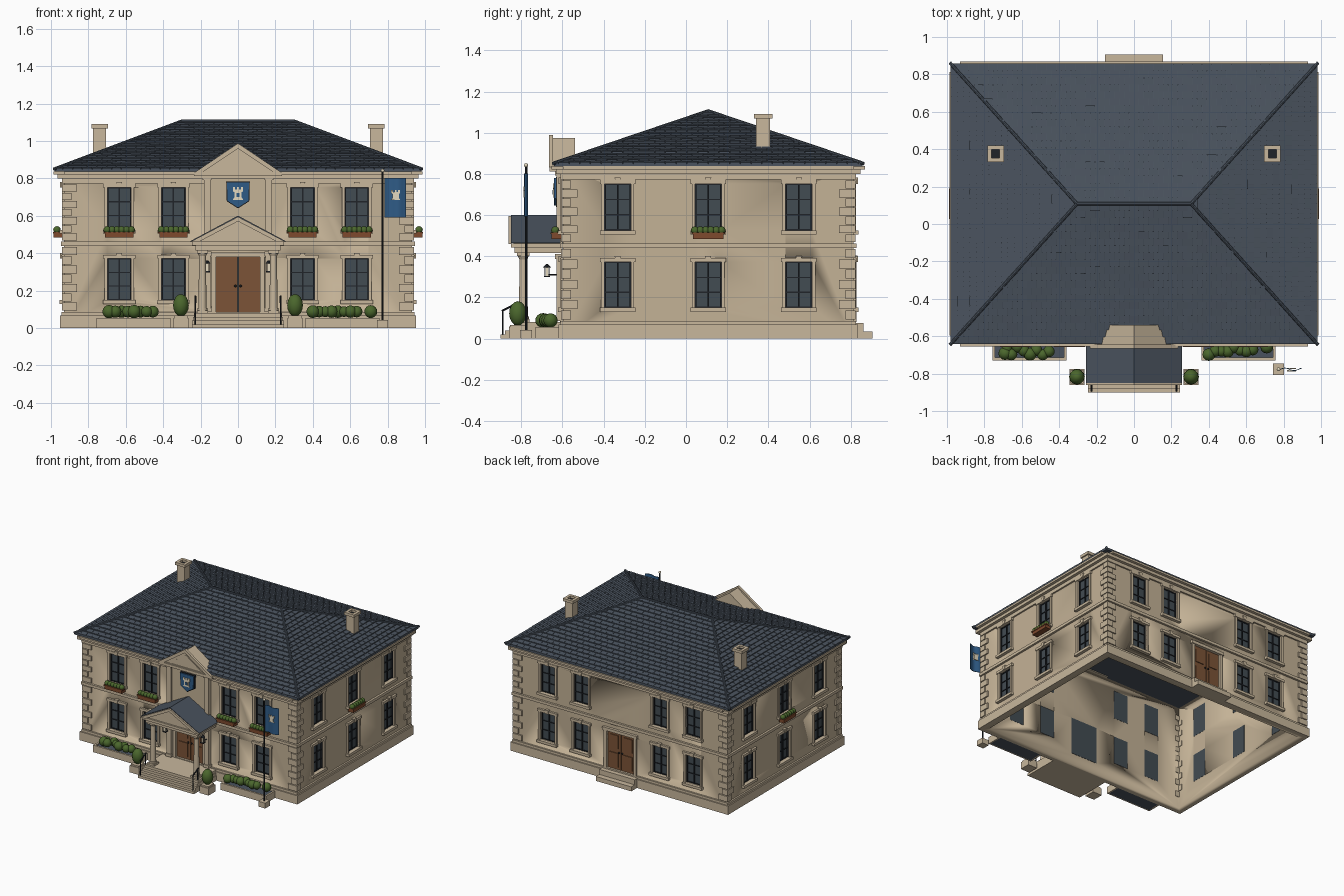
import bpy, bmesh, math, random
from mathutils import Matrix, Vector

if "Cube" in bpy.data.objects:
    bpy.data.objects.remove(bpy.data.objects["Cube"])

random.seed(4)
COL = {
    "wall_stone": (0.55, 0.445, 0.305), "trim_stone": (0.58, 0.475, 0.335),
    "slate": (0.068, 0.086, 0.112), "black_iron": (0.014, 0.017, 0.022),
    "glass": (0.055, 0.072, 0.085), "door_wood": (0.20, 0.088, 0.038),
    "terracotta": (0.21, 0.068, 0.027), "leaf_green": (0.07, 0.135, 0.026),
    "banner_blue": (0.028, 0.105, 0.24), "cream": (0.78, 0.70, 0.53)}
MATS = {}
for n, c in COL.items():
    MATS[n] = bpy.data.materials.new(n)
    MATS[n].diffuse_color = (*c, 1)
PARTS = {}
I = Matrix()


def part(name, mat):
    return PARTS.setdefault(name, (bmesh.new(), mat))[0]


def prism(bm, pts, y0, y1, M=I):
    """Outline in x,z pushed through y."""
    a = [bm.verts.new(M @ Vector((x, y0, z))) for x, z in pts]
    b = [bm.verts.new(M @ Vector((x, y1, z))) for x, z in pts]
    bm.faces.new(a)
    bm.faces.new(b[::-1])
    for i in range(len(a)):
        j = (i + 1) % len(a)
        bm.faces.new((a[j], a[i], b[i], b[j]))


def box(bm, x0, x1, y0, y1, z0, z1, M=I):
    prism(bm, [(x0, z0), (x1, z0), (x1, z1), (x0, z1)], y0, y1, M)


def rod(bm, p, q, r, r2=None, seg=8):
    p, q = Vector(p), Vector(q)
    M = Matrix.Translation((p + q) / 2) @ (q - p).to_track_quat('Z', 'Y').to_matrix().to_4x4()
    bmesh.ops.create_cone(bm, cap_ends=True, segments=seg, radius1=r,
                          radius2=r if r2 is None else r2, depth=(q - p).length, matrix=M)


def ball(bm, c, r, sz=1.0, M=I):
    bmesh.ops.create_uvsphere(bm, u_segments=12, v_segments=8, radius=r,
                              matrix=M @ Matrix.Translation(c) @ Matrix.Diagonal((1, 1, sz, 1)))


def chevron(w, z0, z1, t):
    k = t * w / (z1 - z0)
    return [(-w, z0), (0, z1), (w, z0), (w - k, z0), (0, z1 - t), (k - w, z0)]


# Wall frames: local -y points outward, y = 0 is the wall face
HX, HY, YC = 0.93, 0.705, 0.108
T, R = Matrix.Translation, Matrix.Rotation
FRONT = T((0, YC - HY, 0))
BACK = T((0, YC + HY, 0)) @ R(math.pi, 4, 'Z')
RIGHT = T((HX, YC, 0)) @ R(math.pi / 2, 4, 'Z')
LEFT = T((-HX, YC, 0)) @ R(-math.pi / 2, 4, 'Z')
WALLS = [(FRONT, HX, 1), (BACK, HX, 1), (RIGHT, HY, 0), (LEFT, HY, 0)]

# Hollow wall shell, with the openings cut out of it
box(part("walls", "wall_stone"), -HX, HX, YC - HY, YC + HY, 0.0, 0.835)
box(part("hollow_cutter", "wall_stone"), -HX + .035, HX - .035, YC - HY + .035, YC + HY - .035, -.1, .9)
cut = part("opening_cutter", "wall_stone")


def course(name, mat, out, z0, z1, corners=True):
    for M, L, ext in WALLS:
        e = L + out * ext * corners
        box(part(name, mat), -e, e, -out, 0.01, z0, z1, M)


course("plinth", "trim_stone", 0.022, 0, 0.068)
course("plinth_cap", "trim_stone", 0.013, 0.068, 0.086)
course("string_course", "trim_stone", 0.016, 0.44, 0.462)
course("frieze", "trim_stone", 0.012, 0.772, 0.80)
course("lower_cornice", "trim_stone", 0.035, 0.80, 0.824)
course("upper_cornice", "trim_stone", 0.057, 0.822, 0.838, False)

# Corner quoins: alternating long and short blocks
for sx in (-1, 1):
    for sy in (-1, 1):
        for lo, hi in ((0.09, 0.437), (0.465, 0.77)):
            h = (hi - lo) / 7
            for i in range(7):
                lx, ly = (0.08, 0.05) if i % 2 == 0 else (0.05, 0.08)
                X, Y = sx * (HX + .011), YC + sy * (HY + .011)
                xs, ys = sorted((X, X - sx * lx)), sorted((Y, Y - sy * ly))
                box(part("quoins", "trim_stone"), *xs, *ys, lo + i * h + .003, lo + (i + 1) * h - .003)


def window(M, u, z0, z1, flowers=False):
    w = 0.064
    t, g, b = part("window_surrounds", "trim_stone"), part("window_glass", "glass"), part("window_bars", "black_iron")
    box(cut, u - w, u + w, -.1, .1, z0, z1, M)
    box(g, u - w, u + w, .014, .036, z0, z1, M)
    for s in (-1, 1):
        xs = sorted((u + s * w, u + s * (w + .016)))
        box(t, *xs, -.012, .012, z0, z1, M)
        xs = sorted((u + s * w, u + s * (w - .007)))
        box(b, *xs, .004, .016, z0, z1, M)
    box(t, u - w - .022, u + w + .022, -.016, .01, z1, z1 + .02, M)
    prism(t, [(u - .01, z1), (u + .01, z1), (u + .015, z1 + .03), (u - .015, z1 + .03)], -.022, 0, M)
    box(t, u - w - .022, u + w + .022, -.024, .012, z0 - .02, z0, M)
    box(b, u - .004, u + .004, .006, .016, z0, z1, M)
    for k in (0, 1 / 3, 2 / 3, 1):
        z = z0 + .003 + (z1 - z0 - .006) * k
        box(b, u - w, u + w, .008, .016, z - .003, z + .003, M)
    if flowers:  # trough and row of plants below the sill
        box(part("window_boxes", "terracotta"), u - .075, u + .075, -.056, -.01, z0 - .042, z0 - .012, M)
        box(part("window_boxes", "terracotta"), u - .082, u + .082, -.06, -.008, z0 - .018, z0 - .01, M)
        for i in range(6):
            ball(part("window_box_plants", "leaf_green"), (u - .064 + i * .0256, -.038, z0), .02, 1, M)


for M in (FRONT, BACK):
    for u in (-.635, -.345, .345, .635):
        window(M, u, .15, .372)
        window(M, u, .525, .752, M is FRONT)
for M in (RIGHT, LEFT):
    for u in (-.44, 0, .44):
        window(M, u, .15, .372)
        window(M, u, .525, .752, u == 0)

# Double doors at front and back
for M in (FRONT, BACK):
    d, t = part("doors", "door_wood"), part("door_surrounds", "trim_stone")
    box(cut, -.118, .118, -.1, .1, .086, .38, M)
    box(part("door_backing", "glass"), -.118, .118, .028, .037, .086, .38, M)
    for s in (-1, 1):
        box(d, *sorted((s * .002, s * .118)), .004, .028, .08, .38, M)
        box(t, *sorted((s * .118, s * .142)), -.014, .012, .08, .38, M)
        for z0, z1 in ((.105, .215), (.25, .355)):
            box(d, *sorted((s * .024, s * .098)), -.002, .006, z0, z1, M)
        ball(part("door_knobs", "black_iron"), (s * .014, -.004, .225), .007, 1, M)
    box(t, -.15, .15, -.02, .01, .38, .404, M)

# Hipped roof: solid core, tiles, ridge and hip caps
ZE, RISE, AX, AY, RX = 0.848, 0.255, 0.98, 0.75, 0.305
core = part("roof_core", "slate")
rings = [[core.verts.new((x * AX, YC + y * AY, z)) for x, y in ((-1, -1), (1, -1), (1, 1), (-1, 1))] for z in (.836, ZE)]
lo, hi = rings
rl, rr = (core.verts.new((s * RX, YC, ZE + RISE)) for s in (-1, 1))
core.faces.new(lo)
for i in range(4):
    j = (i + 1) % 4
    core.faces.new((lo[i], lo[j], hi[j], hi[i]))
for f in ((hi[0], hi[1], rr, rl), (hi[1], hi[2], rr), (hi[2], hi[3], rl, rr), (hi[3], hi[0], rl)):
    core.faces.new(f)

tiles, ROWS, TW = part("roof_tiles", "slate"), 20, 0.052
C = T((0, YC, 0))
for M, a, r, d in ((C, AX, RX, AY), (C @ R(math.pi, 4, 'Z'), AX, RX, AY),
                   (T((RX, YC, 0)) @ R(math.pi / 2, 4, 'Z'), AY, 0, AX - RX),
                   (T((-RX, YC, 0)) @ R(-math.pi / 2, 4, 'Z'), AY, 0, AX - RX)):
    for i in range(ROWS):
        t0, t1 = i / ROWS, (i + 1) / ROWS
        w0, w1 = a + (r - a) * t0, a + (r - a) * t1
        n = int(w0 / TW) + 2
        for k in range(-n, n):
            u0 = (k + .5 * (i % 2)) * TW + .0012
            u1 = u0 + TW - .0024
            cl = lambda u, w: max(-w, min(w, u))
            if cl(u1, w0) - cl(u0, w0) < .005:
                continue
            lift = .007 + random.random() * .002
            P = lambda u, t, l: tiles.verts.new(M @ Vector((u, -d * (1 - t), ZE + RISE * t + l)))
            b0, b1 = P(cl(u0, w0), t0, -.001), P(cl(u1, w0), t0, -.001)
            f0, f1 = P(cl(u0, w0), t0, lift), P(cl(u1, w0), t0, lift)
            k0, k1 = P(cl(u0, w1), t1, .001), P(cl(u1, w1), t1, .001)
            for f in ((f0, f1, k1, k0), (b0, b1, f1, f0), (b0, f0, k0), (b1, k1, f1), (b0, k0, k1, b1)):
                tiles.faces.new(f)
caps = part("ridge_and_hip_caps", "slate")
rod(caps, (-RX, YC, ZE + RISE + .002), (RX, YC, ZE + RISE + .002), .009)
for sx in (-1, 1):
    for sy in (-1, 1):
        rod(caps, (sx * (AX + .004), YC + sy * (AY + .004), ZE + .002), (sx * RX, YC, ZE + RISE + .002), .009)

# Chimneys
for s in (-1, 1):
    x, y, st = s * .74, .375, part("chimneys", "trim_stone")
    box(st, x - .034, x + .034, y - .034, y + .034, .87, 1.07)
    for q in (-1, 1):
        box(st, *sorted((x + q * .022, x + q * .044)), y - .044, y + .044, 1.068, 1.09)
        box(st, x - .022, x + .022, *sorted((y + q * .022, y + q * .044)), 1.068, 1.09)
    box(part("chimney_flues", "black_iron"), x - .022, x + .022, y - .022, y + .022, 1.065, 1.073)

# Central bay with pilasters and upper pediment
box(part("central_bay", "wall_stone"), -.18, .18, -.617, -.595, .46, .815)
pil, ped = part("pilasters", "trim_stone"), part("upper_pediment", "trim_stone")
for s in (-1, 1):
    for z0, z1 in ((.086, .41), (.462, .815)):
        box(pil, s * .165 - .018, s * .165 + .018, -.63, -.595, z0, z1)
        box(pil, s * .165 - .024, s * .165 + .024, -.637, -.595, z0, z0 + .022)
        box(pil, s * .165 - .024, s * .165 + .024, -.637, -.595, z1 - .024, z1)
box(ped, -.235, .235, -.662, -.595, .812, .834)
prism(ped, [(-.21, .83), (.21, .83), (0, .975)], -.648, -.54)
prism(ped, chevron(.235, .83, .988, .028), -.665, -.645)
prism(ped, chevron(.15, .836, .94, .012), -.653, -.645)

# Heraldic shield and tower motif
TOWER = [(-1, -1), (1, -1), (.7, -.6), (.7, .2), (1, .35), (1, 1), (.55, 1), (.55, .65), (.22, .65),
         (.22, 1), (-.22, 1), (-.22, .65), (-.55, .65), (-.55, 1), (-1, 1), (-1, .35), (-.7, .2), (-.7, -.6)]


def tower(name, x, z, w, h, y0, y1):
    prism(part(name, "cream"), [(x + a * w, z + b * h) for a, b in TOWER], y0, y1)


for nm, mat, k, y in (("shield_rim", "black_iron", 1.0, -.632), ("shield", "banner_blue", .93, -.64)):
    prism(part(nm, mat), [(a * k, .718 + b * k) for a, b in
          ((-.063, .066), (.063, .066), (.06, -.04), (0, -.078), (-.06, -.04))], y, -.61)
tower("shield_tower", 0, .72, .028, .034, -.645, -.638)
box(part("shield_tower_gate", "banner_blue"), -.008, .008, -.648, -.64, .70, .722)

# Portico: steps, columns, entablature, gable
for i, (w, y) in enumerate(((.245, -.902), (.245, -.88), (.24, -.858), (.235, -.836))):
    box(part("front_steps", "trim_stone"), -w, w, y, -.6, .02 * i, .02 * i + .02)
for y, z in ((.905, .035), (.862, .075)):
    box(part("back_steps", "trim_stone"), -.155, .155, .81, y, 0, z)
po, co = part("portico", "trim_stone"), part("columns", "trim_stone")
for s in (-1, 1):
    x, y = s * .19, -.79
    box(co, x - .03, x + .03, y - .03, y + .03, .08, .095)
    rod(co, (x, y, .095), (x, y, .108), .027, seg=16)
    rod(co, (x, y, .108), (x, y, .39), .022, .018, 16)
    rod(co, (x, y, .385), (x, y, .402), .019, .027, 16)
    box(co, x - .03, x + .03, y - .03, y + .03, .40, .417)
box(po, -.228, .228, -.832, -.6, .415, .442)
box(po, -.245, .245, -.85, -.6, .442, .462)
prism(po, [(-.225, .46), (.225, .46), (0, .58)], -.838, -.6)
prism(po, chevron(.257, .46, .595, .024), -.862, -.848)
prism(part("portico_roof", "slate"), chevron(.257, .464, .601, .018), -.85, -.61)

# Lanterns and hand rails
for s in (-1, 1):
    ir, x, y = part("lanterns", "black_iron"), s * .165, -.675
    box(part("lantern_lights", "cream"), x - .008, x + .008, y - .008, y + .008, .305, .345)
    box(ir, x - .014, x + .014, y - .014, y + .014, .298, .305)
    rod(ir, (x, y, .345), (x, y, .362), .02, .005, 4)
    rod(ir, (x, y, .31), (x, -.62, .31), .003)
    for a in (-.011, .011):
        for b in (-.011, .011):
            rod(ir, (x + a, y + b, .30), (x + a, y + b, .347), .002, seg=4)
    hr, x = part("hand_rails", "black_iron"), s * .228
    rod(hr, (x, -.89, .02), (x, -.89, .135), .004)
    rod(hr, (x, -.828, .08), (x, -.828, .17), .004)
    rod(hr, (x, -.895, .134), (x, -.82, .171), .005)

# Clipped bushes on stone blocks, and planted beds
for s in (-1, 1):
    x, g = s * .305, part("bushes", "leaf_green")
    box(part("bush_blocks", "trim_stone"), x - .04, x + .04, -.86, -.775, 0, .055)
    box(part("bush_blocks", "trim_stone"), x - .034, x + .034, -.854, -.781, .055, .066)
    ball(g, (x, -.817, .122), .042, 1.42)
    pl = part("planters", "trim_stone")
    xa, xb = sorted((s * .36, s * .757))
    box(pl, xa, xb, -.73, -.715, 0, .055)
    box(pl, xa, xa + .015, -.73, -.61, 0, .055)
    box(pl, xb - .015, xb, -.73, -.61, 0, .055)
    box(part("planter_soil", "slate"), xa + .01, xb - .01, -.72, -.61, 0, .045)
    for u in [.40 + .0335 * i for i in range(8)] + [.71]:
        if s < 0:
            u += .055 if u < .7 else -.03
        ball(g, (s * u, random.uniform(-.705, -.655), .088), random.uniform(.028, .037))

# Flag pole with waving banner
fx, fy = .773, -.777
box(part("pole_base", "trim_stone"), fx - .03, fx + .03, fy - .03, fy + .03, 0, .042)
rod(part("flag_pole", "black_iron"), (fx, fy, .04), (fx, fy, .835), .006)
ball(part("pole_finial", "cream"), (fx, fy, .842), .01)
wave = [(.783 + .115 * i / 10, fy + .007 * math.sin(i * .75)) for i in range(11)]
fl = part("banner", "banner_blue")
TURN = R(math.pi / 2, 4, 'X')  # plan outline raised into an upright sheet
prism(fl, [(x, y + .002) for x, y in wave] + [(x, y - .002) for x, y in wave[::-1]],
      .592, .802, Matrix(((1, 0, 0, 0), (0, 0, 1, 0), (0, 1, 0, 0), (0, 0, 0, 1))))
tower("banner_tower_front", .843, .712, .024, .026, fy - .012, fy - .004)
tower("banner_tower_back", .843, .712, .024, .026, fy + .003, fy + .008)

# Turn every part into an object
for name, (bm, mat) in PARTS.items():
    bmesh.ops.recalc_face_normals(bm, faces=bm.faces)
    for f in bm.faces:
        f.smooth = True
    for e in bm.edges:
        e.smooth = e.calc_face_angle(3.0) < 0.75 and name != "roof_core"
    me = bpy.data.meshes.new(name)
    bm.to_mesh(me)
    bm.free()
    me.materials.append(MATS[mat])
    bpy.context.scene.collection.objects.link(bpy.data.objects.new(name, me))
for c in ("hollow_cutter", "opening_cutter"):
    m = bpy.data.objects["walls"].modifiers.new(c, 'BOOLEAN')
    m.operation, m.solver, m.object = 'DIFFERENCE', 'EXACT', bpy.data.objects[c]
    bpy.data.objects[c].hide_render = True

for m in bpy.data.materials:
    if m.users and not m.is_grease_pencil:
        m.use_nodes = True
        m.node_tree.nodes["Principled BSDF"].inputs["Base Color"].default_value = m.diffuse_color
